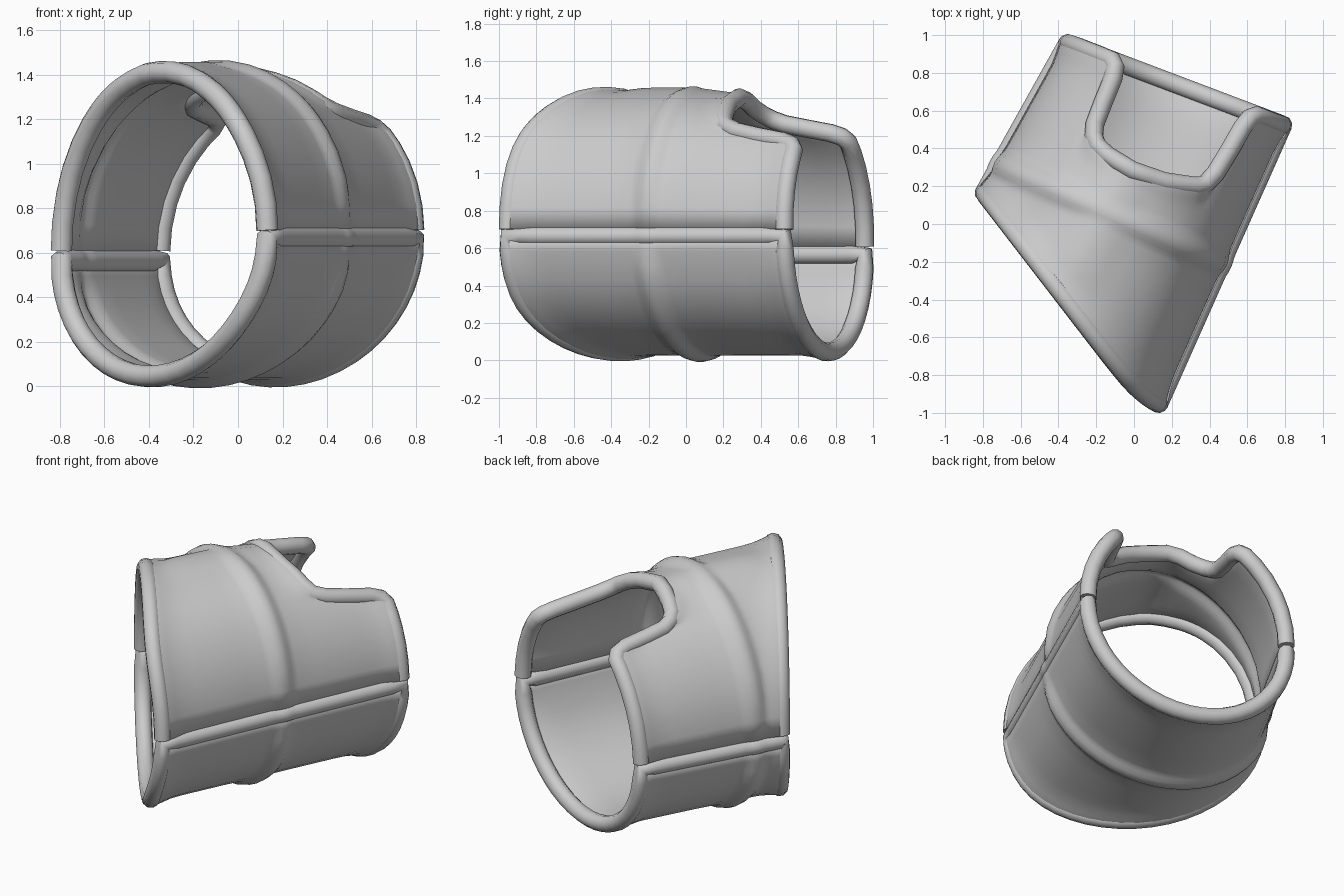
import bpy, bmesh, math
from mathutils import Vector

if "Cube" in bpy.data.objects:
    bpy.data.objects.remove(bpy.data.objects["Cube"])

TURN = math.radians(24)          # tube axis, turned from +y towards +x
BEAD = 0.05


def lerp_table(table, x):
    for (x0, y0), (x1, y1) in zip(table, table[1:]):
        if x <= x1:
            return y0 + (y1 - y0) * (x - x0) / (x1 - x0)
    return table[-1][1]


def across(deg, v):
    """Sideways position: right wall straight, left wall tapering to the back."""
    left, right = -0.772 + 0.09 * v, 0.503
    return (left + right) / 2 + (right - left) / 2 * math.cos(math.radians(deg))


def point(deg, v, upper, flare=0.0):
    """Point on the shell's middle surface, with rib and crest raised outwards."""
    c, s = math.cos(math.radians(deg)), math.sin(math.radians(deg))
    rib = 0.035 * math.exp(-(v / 0.055) ** 2) * min(1, 0.3 + 2 * s)
    if upper:
        fade = max(0, min(1, (v + 0.55) / 0.25))
        crest = 0.03 * fade * math.exp(-((deg - 92) / 9) ** 2)
        bump = max(rib, crest, flare)
        z = 0.655 + 0.045 * c + (0.752 - 0.12 * max(0, v)) * s
    else:
        bump = max(rib, flare)
        z = 0.615 + 0.05 * c - 0.565 * s
    u = across(deg, v) + bump * c
    z += bump * s * (1 if upper else -1)
    return Vector((u * math.cos(TURN) + v * math.sin(TURN),
                   -u * math.sin(TURN) + v * math.cos(TURN), z))


def front_v(deg):
    """Slanted front cut, flattening near the right tip."""
    v = -0.4
    for _ in range(4):
        v = -0.15 - 0.543 * (across(deg, v) + 0.83)
    k = 0.03
    return k * math.log(math.exp(v / k) + math.exp(-0.82 / k))


def plain_back(deg):
    return 0.80 - 0.07 * (1 - math.cos(math.radians(deg))) / 2


NOTCH = [(0, .80), (41, .79), (44.5, .765), (46.5, .70), (48, .56), (50, .42), (53, .345),
         (58, .315), (74, .27), (90, .255), (104, .275), (111, .30), (115, .34),
         (117.5, .40), (119, .52), (120.5, .66), (122.5, .72), (126, .745), (180, .73)]
RIB_ROWS = [-.1, -.075, -.05, -.025, 0, .025, .05, .075, .1]


def finish(ob):
    bpy.ops.object.select_all(action='DESELECT')
    ob.select_set(True)
    bpy.context.view_layer.objects.active = ob
    if ob.type == 'CURVE':
        bpy.ops.object.convert(target='MESH')
    bpy.ops.object.shade_smooth_by_angle(angle=math.radians(50))


def shell(name, columns, back, upper):
    """Half tube of columns from front cut to back edge, swelling into its rolled edges."""
    bm = bmesh.new()
    grid, edge = [], []
    for d in columns:
        f, b = front_v(d), back(d)
        vs = [f + (RIB_ROWS[0] - f) * (i / 8) ** 1.6 for i in range(8)] + RIB_ROWS
        vs += [b - (b - RIB_ROWS[-1]) * (1 - i / 8) ** 1.6 for i in range(1, 9)]
        side = 0 if upper else math.exp(-(math.sin(math.radians(d)) / 0.16) ** 2)
        near = [max(side, math.exp(-((v - f) / 0.09) ** 2), math.exp(-((b - v) / 0.08) ** 2))
                for v in vs]
        grid.append([bm.verts.new(point(d, v, upper, 0.022 * n)) for v, n in zip(vs, near)])
        edge.append([point(d, v, upper, 0.004) for v in vs])
    for a, b in zip(grid, grid[1:]):
        for i in range(len(a) - 1):
            q = (a[i], a[i + 1], b[i + 1], b[i])
            bm.faces.new(q if not upper else q[::-1])
    me = bpy.data.meshes.new(name)
    bm.to_mesh(me)
    bm.free()
    ob = bpy.data.objects.new(name, me)
    bpy.context.collection.objects.link(ob)
    mod = ob.modifiers.new("thickness", 'SOLIDIFY')
    mod.thickness, mod.offset = 0.045, 0
    finish(ob)
    return edge


def bead(name, pts, closed=False):
    """Round rolled edge along a path."""
    cu = bpy.data.curves.new(name, 'CURVE')
    cu.dimensions = '3D'
    cu.bevel_depth, cu.bevel_resolution, cu.use_fill_caps = BEAD, 3, True
    sp = cu.splines.new('POLY')
    sp.points.add(len(pts) - 1)
    for p, co in zip(sp.points, pts):
        p.co = (*co, 1)
    sp.use_cyclic_u = closed
    ob = bpy.data.objects.new(name, cu)
    bpy.context.collection.objects.link(ob)
    finish(ob)


# Upper half with the notch at the back
cols = sorted(set([0, 9, 18, 27, 35, 66, 82, 97, 133, 142, 152, 161, 171] + [d for d, _ in NOTCH]))
up = shell("upper_shell", cols, lambda d: lerp_table(NOTCH, d), True)
bead("upper_front_rim", [c[0] for c in up])
bead("upper_notch_rim", [c[-1] for c in up])

# Lower half, rolled edge all the way round
low = shell("lower_shell", [i * 7.5 for i in range(25)], plain_back, False)
loop = [c[0] for c in low] + low[-1][2:-2] + [c[-1] for c in reversed(low)] + low[0][-3:1:-1]
bead("lower_rim", loop, True)
